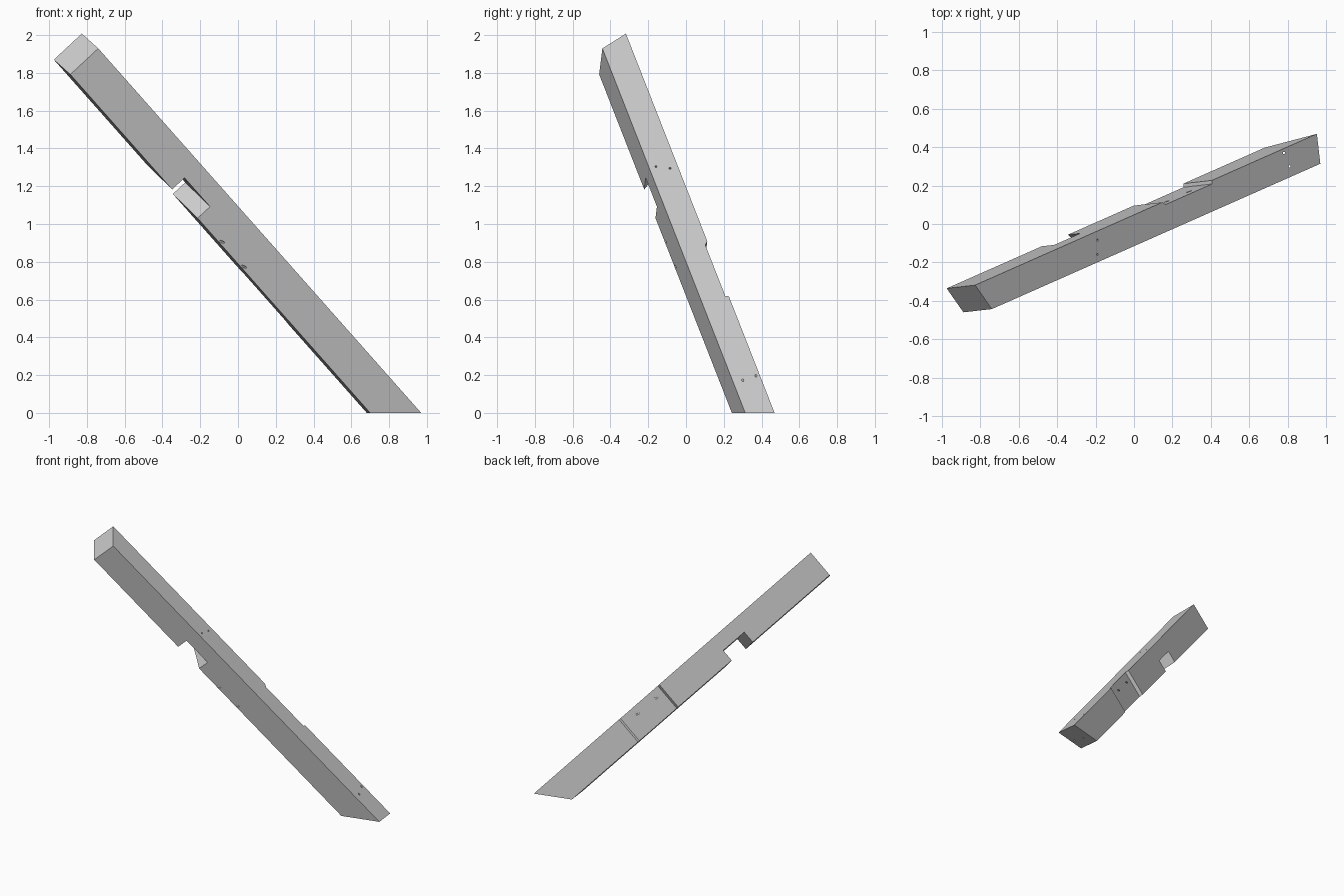
import bpy
import bmesh
from mathutils import Vector, Matrix

if "Cube" in bpy.data.objects:
    bpy.data.objects.remove(bpy.data.objects["Cube"])

# Beam frame: along its length, across its width, and through from back to front
origin = Vector((-0.975, -0.335, 1.87))
along = Vector((0.886, 0.392, -1)).normalized()
across = Vector((0.155, 0.02, 0.13))
across = (across - along * across.dot(along)).normalized()
through = along.cross(across)
WIDTH, THICK = 0.203, 0.153


def place(s, w, t):
    return origin + along * s + across * w + through * t


def block(name, start, end, w_range, t_range):
    """Six-sided block whose end positions are functions of width and depth."""
    bm = bmesh.new()
    corners = [(w_range[0], t_range[0]), (w_range[1], t_range[0]),
               (w_range[1], t_range[1]), (w_range[0], t_range[1])]
    near = [bm.verts.new(place(start(w, t), w, t)) for w, t in corners]
    far = [bm.verts.new(place(end(w, t), w, t)) for w, t in corners]
    bm.faces.new(near)
    bm.faces.new(far)
    for i in range(4):
        j = (i + 1) % 4
        bm.faces.new((near[i], near[j], far[j], far[i]))
    return finish(name, bm)


def rod(name, a, b, radius=0.006):
    """Drill-shaped cutter running a little past both points."""
    bm = bmesh.new()
    axis = b - a
    turn = Vector((0, 0, 1)).rotation_difference(axis).to_matrix().to_4x4()
    bmesh.ops.create_cone(bm, cap_ends=True, segments=12, radius1=radius,
                          radius2=radius, depth=axis.length * 1.2,
                          matrix=Matrix.Translation((a + b) / 2) @ turn)
    return finish(name, bm)


def finish(name, bm):
    bmesh.ops.recalc_face_normals(bm, faces=bm.faces)
    mesh = bpy.data.meshes.new(name)
    bm.to_mesh(mesh)
    bm.free()
    obj = bpy.data.objects.new(name, mesh)
    bpy.context.collection.objects.link(obj)
    return obj


# Slanted beam, mitred at the top and cut level with the floor
def floor_cut(w, t):
    return place(0, w, t).z / -along.z


beam = block("slanted_beam", lambda w, t: t * 0.5, floor_cut, (0, WIDTH), (0, THICK))

# Skewed housing for a crossing timber, and a shallow lap on the back
cutters = [
    block("housing_cutter", lambda w, t: 0.778 + t * 0.954,
          lambda w, t: 0.99 + t * 0.954, (-0.05, 0.09), (-0.03, THICK + 0.03)),
    block("lap_cutter", lambda w, t: 1.53 + t * 1.3,
          lambda w, t: 1.936 - t * 0.3, (-0.05, WIDTH + 0.05), (-0.02, 0.018)),
]

# Screw holes: into the housing, diagonally from the lap, and down at the foot
for x, y, z in ((-0.195, -0.16, 1.3), (-0.195, -0.085, 1.29)):
    top = Vector((x, y, z))
    cutters.append(rod("housing_hole", top + across * 0.02, top - across * 0.13))
for s in (1.665, 1.849):
    cutters.append(rod("lap_hole", place(s, 0.165, 0), place(s - 0.343, 0.013, THICK)))
for x, y in ((0.78, 0.37), (0.81, 0.3)):
    cutters.append(rod("foot_hole", Vector((x, y, -0.1)), Vector((x, y, 0.3))))

for cutter in cutters:
    cutter.hide_render = True
    mod = beam.modifiers.new(cutter.name, "BOOLEAN")
    mod.operation = "DIFFERENCE"
    mod.solver = "EXACT"
    mod.object = cutter

# Bake the cuts and discard the cutters
bpy.context.view_layer.update()
shaped = bpy.data.meshes.new_from_object(
    beam.evaluated_get(bpy.context.evaluated_depsgraph_get()))
beam.modifiers.clear()
beam.data = shaped
for cutter in cutters:
    bpy.data.objects.remove(cutter)

# Plain grey finish
grey = bpy.data.materials.new("plain_grey")
grey.use_nodes = True
colour = (0.6, 0.6, 0.6, 1)
grey.diffuse_color = colour
grey.node_tree.nodes["Principled BSDF"].inputs["Base Color"].default_value = colour
beam.data.materials.clear()
beam.data.materials.append(grey)
